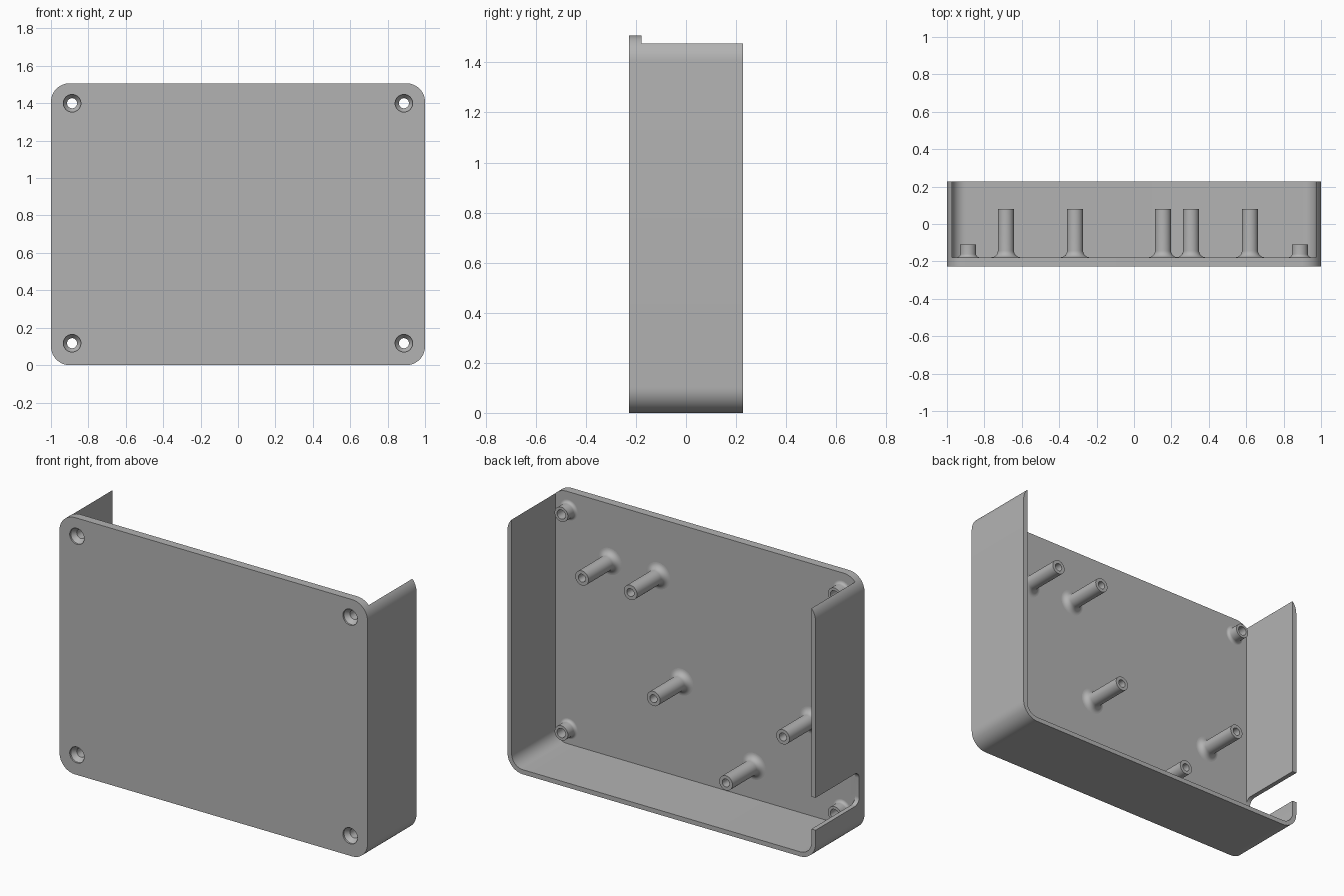
import bpy, bmesh, math

cube = bpy.data.objects.get("Cube")
if cube:
    bpy.data.objects.remove(cube, do_unlink=True)

W, H, D = 1.0, 1.507, 0.227        # half width, height, half depth
WALL, FLOOR, R = 0.027, -0.178, 0.1  # wall thickness, inner floor y, corner radius

grey = bpy.data.materials.new("grey plastic")
grey.use_nodes = True
COLOUR = (0.45, 0.45, 0.45, 1)
grey.diffuse_color = COLOUR
grey.node_tree.nodes["Principled BSDF"].inputs["Base Color"].default_value = COLOUR


def finish(bm, name):
    bmesh.ops.remove_doubles(bm, verts=bm.verts, dist=1e-5)
    bmesh.ops.recalc_face_normals(bm, faces=bm.faces)
    mesh = bpy.data.meshes.new(name)
    bm.to_mesh(mesh)
    bm.free()
    mesh.materials.append(grey)
    obj = bpy.data.objects.new(name, mesh)
    bpy.context.collection.objects.link(obj)
    return obj


def rounded(a0, a1, b0, b1, radii, steps=12):
    """Rectangle outline, radii in order: low-low, high-low, high-high, low-high."""
    pts = []
    corners = ((a0, b0, 1, 1), (a1, b0, -1, 1), (a1, b1, -1, -1), (a0, b1, 1, -1))
    for i, ((a, b, sa, sb), r) in enumerate(zip(corners, radii)):
        if r == 0:
            pts.append((a, b))
            continue
        for k in range(steps + 1):
            t = math.pi * (1 + i / 2 + k / steps / 2)
            pts.append((a + sa * r + r * math.cos(t), b + sb * r + r * math.sin(t)))
    return pts


def prism(name, pts, start, end, place):
    bm = bmesh.new()
    lo, hi = ([bm.verts.new(place(a, b, c)) for a, b in pts] for c in (start, end))
    bm.faces.new(lo)
    bm.faces.new(hi)
    n = len(pts)
    for i in range(n):
        j = (i + 1) % n
        bm.faces.new((lo[i], lo[j], hi[j], hi[i]))
    return finish(bm, name)


def lathe(name, profile, x, z, sides=40):
    """Turn a closed (radius, y) outline about an axis along y."""
    bm = bmesh.new()
    rings = []
    for k in range(sides):
        t = math.tau * k / sides
        rings.append([bm.verts.new((x + r * math.cos(t), y, z + r * math.sin(t)))
                      for r, y in profile])
    n = len(profile)
    for k in range(sides):
        p, q = rings[k], rings[(k + 1) % sides]
        for i in range(n):
            j = (i + 1) % n
            if profile[i][0] or profile[j][0]:
                bm.faces.new((p[i], p[j], q[j], q[i]))
    return finish(bm, name)


def flare(radius, f, steps=8):
    """Concave fillet from the floor up to the post side."""
    pts = []
    for k in range(steps + 1):
        t = math.pi / 2 * k / steps
        pts.append((radius + f * (1 - math.sin(t)), FLOOR + f * (1 - math.cos(t))))
    return pts


def smooth(obj):
    bpy.ops.object.select_all(action="DESELECT")
    obj.select_set(True)
    bpy.context.view_layer.objects.active = obj
    bpy.ops.object.shade_smooth_by_angle(angle=math.radians(30))


def xz(a, b, c):
    return (a, c, b)


def yz(a, b, c):
    return (c, a, b)


# Tray body, with the top left open
body = prism("tray_body", rounded(-W, W, 0, H, (R,) * 4), -D, D, xz)
inner = R - WALL
cutters = [
    prism("cavity", rounded(WALL - W, W - WALL, WALL, 2, (inner, inner, 0, 0)), FLOOR, 1, xz),
    prism("cable_notch", rounded(FLOOR, 1, 0.18, 0.37, (0.04, 0, 0, 0.04)), -1.2, -0.95, yz),
]

# Countersunk screw holes
corners = [(sx * 0.887, z) for sx in (-1, 1) for z in (0.117, 1.4)]
sink = ((0, -0.3), (0.047, -0.3), (0.047, -0.217), (0.027, -0.19), (0.027, -0.1), (0, -0.1))
cutters += [lathe("screw_hole", sink, x, z) for x, z in corners]

for c in cutters:
    c.hide_render = True
    mod = body.modifiers.new(c.name, "BOOLEAN")
    mod.operation, mod.solver, mod.object = "DIFFERENCE", "EXACT", c
graph = bpy.context.evaluated_depsgraph_get()
cut_mesh = bpy.data.meshes.new_from_object(body.evaluated_get(graph))
body.modifiers.clear()
body.data = cut_mesh
for c in cutters:
    bpy.data.objects.remove(c, do_unlink=True)
smooth(body)

# Short hollow bosses around the screw holes
for x, z in corners:
    outline = [(0.027, FLOOR - 0.002), (0.06, FLOOR - 0.002)] + flare(0.043, 0.017)
    outline += [(0.043, -0.11), (0.027, -0.11)]
    smooth(lathe("corner_boss", outline, x, z))

# Tall mounting posts with blind holes
for x, z in ((0.62, 1.17), (0.305, 1.17), (0.155, 0.587), (-0.685, 0.587), (-0.315, 0.218)):
    outline = [(0, FLOOR - 0.002), (0.078, FLOOR - 0.002)] + flare(0.043, 0.035)
    outline += [(0.043, 0.08), (0.023, 0.08), (0.023, -0.12), (0, -0.12)]
    smooth(lathe("mounting_post", outline, x, z))
